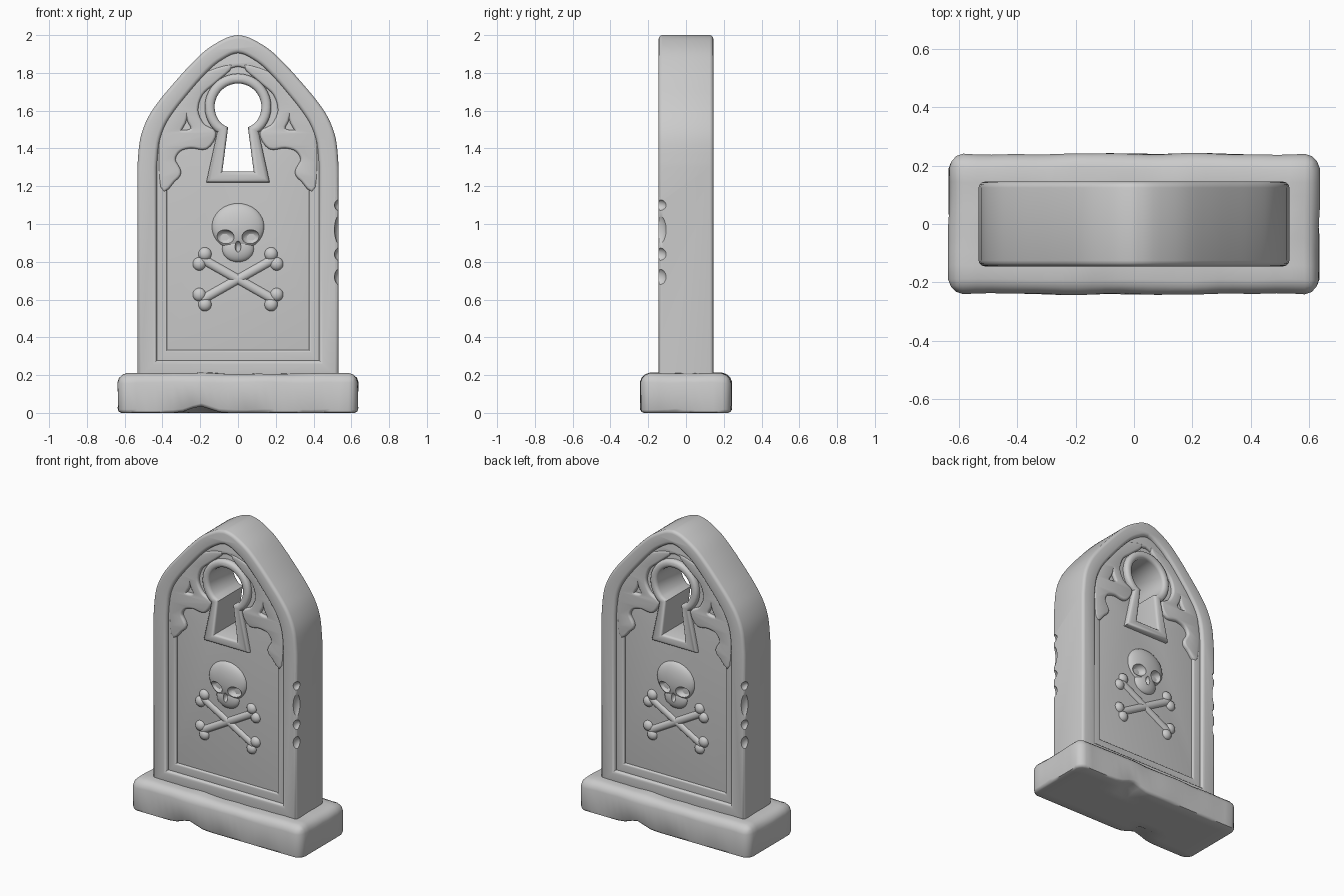
import bpy, bmesh, math
from mathutils import Matrix, Vector, noise

if "Cube" in bpy.data.objects:
    bpy.data.objects.remove(bpy.data.objects["Cube"])

stone = bpy.data.materials.new("grey_stone")
stone.diffuse_color = (0.6, 0.6, 0.6, 1)
stone.use_nodes = True
stone.node_tree.nodes["Principled BSDF"].inputs["Base Color"].default_value = stone.diffuse_color


def finish(ob, angle=40):
    ob.data.materials.clear()
    ob.data.materials.append(stone)
    bpy.ops.object.select_all(action='DESELECT')
    ob.select_set(True)
    bpy.context.view_layer.objects.active = ob
    bpy.ops.object.shade_smooth_by_angle(angle=math.radians(angle))
    return ob


def from_bmesh(name, bm):
    me = bpy.data.meshes.new(name)
    bm.to_mesh(me)
    bm.free()
    ob = bpy.data.objects.new(name, me)
    bpy.context.collection.objects.link(ob)
    return ob


def plate(name, loops, half, bevel):
    """Filled outline (later loops are holes) in the XZ plane with rounded rims."""
    cu = bpy.data.curves.new(name, 'CURVE')
    cu.dimensions, cu.fill_mode = '2D', 'BOTH'
    cu.extrude, cu.bevel_depth, cu.bevel_resolution = half - bevel, bevel, 2
    for pts in loops:
        sp = cu.splines.new('POLY')
        sp.points.add(len(pts) - 1)
        for p, (x, z) in zip(sp.points, pts):
            p.co = (x, z, 0, 1)
        sp.use_cyclic_u = True
    tmp = bpy.data.objects.new(name, cu)
    bpy.context.collection.objects.link(tmp)
    bpy.context.view_layer.update()
    dg = bpy.context.evaluated_depsgraph_get()
    me = bpy.data.meshes.new_from_object(tmp.evaluated_get(dg))
    bpy.data.objects.remove(tmp)
    bm = bmesh.new()
    bm.from_mesh(me)
    bmesh.ops.transform(bm, matrix=Matrix.Rotation(math.pi / 2, 4, 'X'), verts=bm.verts)
    bmesh.ops.remove_doubles(bm, verts=bm.verts, dist=1e-5)
    bmesh.ops.recalc_face_normals(bm, faces=bm.faces)
    return from_bmesh(name, bm)


def spline(pts, n=4, closed=False):
    """Catmull-Rom smoothing of a short point list."""
    out, c = [], len(pts)
    for i in range(c if closed else c - 1):
        q = [pts[(i + k) % c] if closed else pts[min(max(i + k, 0), c - 1)] for k in (-1, 0, 1, 2)]
        for s in range(n):
            t = s / n
            out.append(tuple(0.5 * (2 * b + (d - a) * t + (2 * a - 5 * b + 4 * d - e) * t * t
                                    + (3 * b - a - 3 * d + e) * t ** 3) for a, b, d, e in zip(*q)))
    return out if closed else out + [pts[-1]]


def mirrored(half):
    return half + [(-x, z) for x, z in reversed(half) if x > 1e-6]


ARCH = spline([(0.53, 1.3), (0.515, 1.45), (0.475, 1.56), (0.415, 1.65), (0.34, 1.74),
               (0.25, 1.84), (0.16, 1.925), (0.06, 1.985), (0, 2.0)])


def arch(w, bottom, apex):
    k, s = w / 0.53, (apex - 1.3) / 0.7
    return mirrored([(w, bottom)] + [(x * k, 1.3 + (z - 1.3) * s) for x, z in ARCH])


def keyhole(r, neck, neck_z, foot, foot_z):
    c = 1.62
    a0 = math.atan2(neck_z - c, neck)
    arc = [(r * math.cos(a0 + (math.pi / 2 - a0) * i / 16), c + r * math.sin(a0 + (math.pi / 2 - a0) * i / 16))
           for i in range(1, 17)]
    return mirrored([(foot, foot_z), (neck, neck_z)] + arc)


def cut(ob, cutter):
    m = ob.modifiers.new("cut", 'BOOLEAN')
    m.operation, m.object, m.solver = 'DIFFERENCE', cutter, 'EXACT'
    bpy.context.view_layer.update()
    dg = bpy.context.evaluated_depsgraph_get()
    me = bpy.data.meshes.new_from_object(ob.evaluated_get(dg))
    ob.modifiers.clear()
    ob.data = me
    bpy.data.objects.remove(cutter)


def blobs(name, items):
    """Ellipsoids given as (centre, radii)."""
    bm = bmesh.new()
    for c, r in items:
        bmesh.ops.create_uvsphere(bm, u_segments=28, v_segments=16, radius=1,
                                  matrix=Matrix.Translation(c) @ Matrix.Diagonal((*r, 1)))
    return from_bmesh(name, bm)


def both_faces(ob):
    back = ob.copy()
    back.name = ob.name + "_back"
    back.rotation_euler.z = math.pi
    bpy.context.collection.objects.link(back)


# Recessed panel with the keyhole cut through
panel = plate("panel", [arch(0.47, 0.2, 1.93), keyhole(0.15, 0.08, 1.5, 0.11, 1.25)], 0.105, 0.004)
finish(panel)

# Outer frame with worn chips on its edge
frame = plate("outer_frame", [arch(0.513, 0.2, 1.98), arch(0.45, 0.257, 1.925)], 0.145, 0.02)
chips = []
for z, h in ((0.72, 0.05), (0.84, 0.04), (0.97, 0.09), (1.1, 0.035)):
    for s in (1, -1):
        chips.append(((0.55 * s, -0.15 * s, z), (0.04, 0.05, h)))
for i, c in enumerate(chips):
    cut(frame, blobs("chip_cutter", [c]))
finish(frame)

# Inner moulding step
finish(plate("inner_moulding", [arch(0.44, 0.25, 1.91), arch(0.387, 0.32, 1.845)], 0.122, 0.012))

# Rounded keyhole surround
finish(plate("keyhole_rim", [keyhole(0.155, 0.085, 1.5, 0.142, 1.24),
                             keyhole(0.145, 0.075, 1.5, 0.107, 1.257)], 0.138, 0.021))

# Lobed tracery either side of the keyhole, with a pierced triangle
LOBES = [(-0.4, 1.2), (-0.345, 1.235), (-0.315, 1.275), (-0.345, 1.34), (-0.315, 1.395), (-0.25, 1.415),
         (-0.17, 1.41), (-0.13, 1.48), (-0.19, 1.52), (-0.225, 1.6), (-0.2, 1.69), (-0.13, 1.755),
         (-0.05, 1.83), (-0.2, 1.775), (-0.32, 1.65), (-0.4, 1.48)]
PIERCE = spline([(-0.272, 1.6), (-0.29, 1.54), (-0.315, 1.49), (-0.265, 1.485), (-0.235, 1.505), (-0.255, 1.55)],
                3, True)
for side, s in (("left", 1), ("right", -1)):
    loops = [[(x * s, z) for x, z in lp] for lp in (spline(LOBES, 4, True), PIERCE)]
    finish(plate("tracery_" + side, loops, 0.127, 0.014))

# Skull relief with hollow eyes and nose
skull = blobs("skull", [((0, -0.1, 0.985), (0.14, 0.045, 0.125))])
jaw = blobs("jaw", [((0, -0.1, 0.868), (0.085, 0.034, 0.07))])
for x in (-0.07, 0.07):
    cut(skull, blobs("eye_cutter", [((x, -0.145, 0.93), (0.05, 0.045, 0.04))]))
    cut(jaw, blobs("eye_cutter", [((x, -0.145, 0.93), (0.05, 0.045, 0.04))]))
for part in (skull, jaw):
    cut(part, blobs("nose_cutter", [((0, -0.14, 0.88), (0.016, 0.035, 0.03))]))
    finish(part)
    both_faces(part)

# Crossed bones with double-knobbed ends
for name, s in (("bone_rising", 1), ("bone_falling", -1)):
    bm = bmesh.new()
    a, b = Vector((-0.19 * s, -0.1, 0.6)), Vector((0.19 * s, -0.1, 0.815))
    d = (b - a).normalized()
    side = Vector((-d.z, 0, d.x))
    flat = Matrix.Diagonal((1, 0.8, 1, 1))
    bmesh.ops.create_cone(bm, cap_ends=True, segments=16, radius1=0.025, radius2=0.025, depth=(b - a).length,
                          matrix=Matrix.Translation((a + b) / 2) @ flat
                          @ Matrix.Rotation(math.atan2(d.x, d.z), 4, 'Y'))
    for end in (a, b):
        for k in (-1, 1):
            bmesh.ops.create_uvsphere(bm, u_segments=16, v_segments=10, radius=0.036,
                                      matrix=Matrix.Translation(end + side * 0.03 * k) @ flat)
    both_faces(finish(from_bmesh(name, bm)))

# Worn plinth
bm = bmesh.new()
bmesh.ops.create_cube(bm, size=1, matrix=Matrix.Translation((0, 0, 0.105)) @ Matrix.Diagonal((1.27, 0.48, 0.21, 1)))
top = [e for e in bm.edges if sum(v.co.z for v in e.verts) > 0.1]
bmesh.ops.bevel(bm, geom=top, offset=0.05, segments=3, profile=0.45, affect='EDGES')
low = [e for e in bm.edges if all(v.co.z < 0.01 for v in e.verts)]
bmesh.ops.bevel(bm, geom=low, offset=0.018, segments=2, profile=0.5, affect='EDGES')
for axis, cuts in ((0, 23), (1, 7)):
    es = [e for e in bm.edges if abs(e.verts[0].co[axis] - e.verts[1].co[axis]) > 0.25]
    bmesh.ops.subdivide_edges(bm, edges=es, cuts=cuts, use_grid_fill=True)
for v in bm.verts:
    p = v.co.copy()
    s = -1 if p.y > 0 else 1
    n = noise.noise_vector(Vector((p.x * s, p.y * s, p.z)) * 7)
    if p.z > 0.01:
        v.co += Vector((n.x * s * 0.006, n.y * s * 0.007, n.z * 0.008))
    if abs(p.y) > 0.15 and p.z < 0.1:  # chip along the lower edge
        v.co.z += 0.035 * math.exp(-((p.x * s + 0.2) / 0.07) ** 2)
    v.co.z = max(v.co.z, 0)
bmesh.ops.recalc_face_normals(bm, faces=bm.faces)
finish(from_bmesh("plinth", bm), 50)
